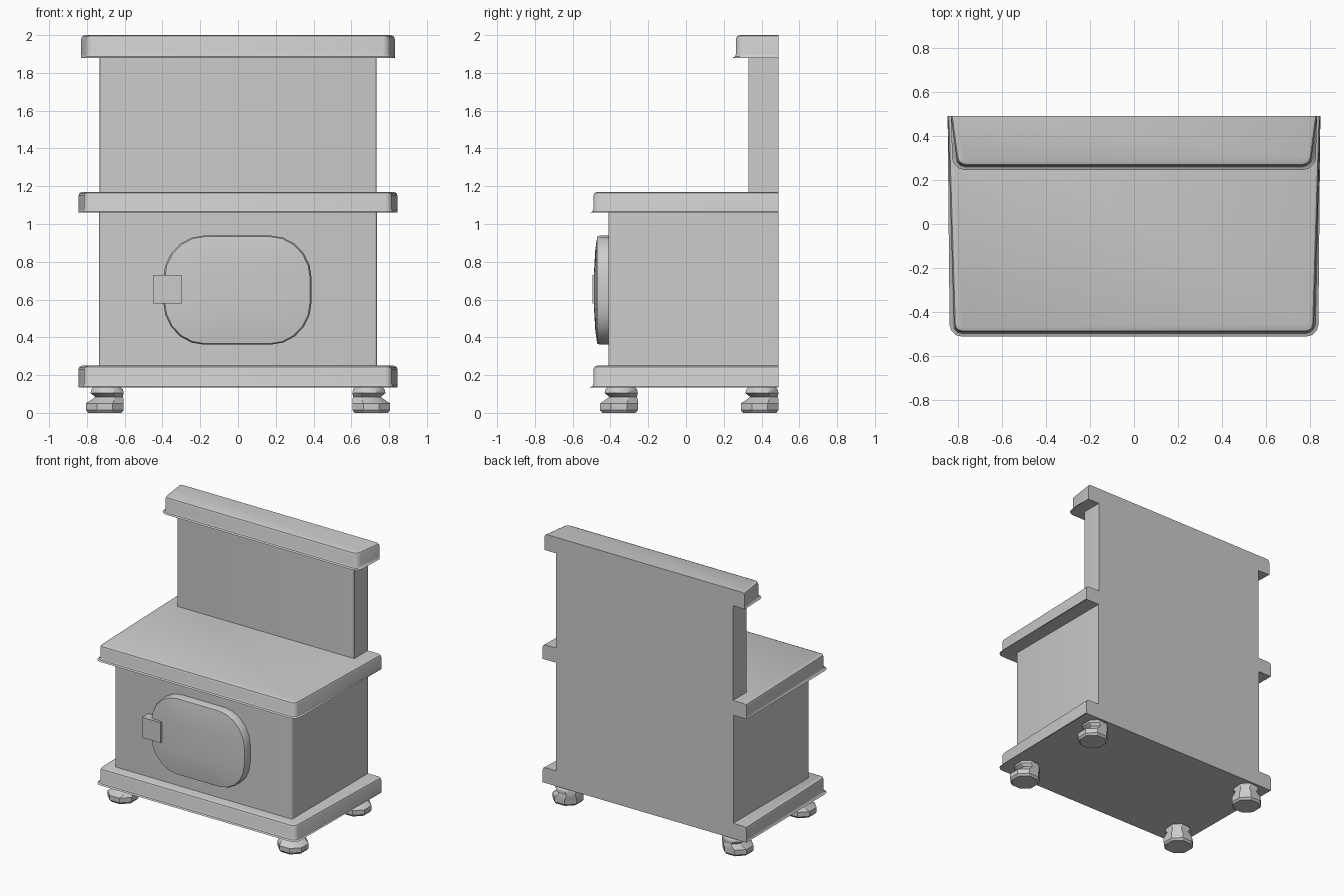
import bpy, bmesh, math

if "Cube" in bpy.data.objects:
    bpy.data.objects.remove(bpy.data.objects["Cube"])

BACK = 0.49


def finish(bm, name):
    bmesh.ops.recalc_face_normals(bm, faces=bm.faces[:])
    mesh = bpy.data.meshes.new(name)
    bm.to_mesh(mesh)
    bm.free()
    ob = bpy.data.objects.new(name, mesh)
    bpy.context.collection.objects.link(ob)
    bpy.ops.object.select_all(action='DESELECT')
    ob.select_set(True)
    bpy.context.view_layer.objects.active = ob
    bpy.ops.object.shade_smooth_by_angle(angle=math.radians(32))
    return ob


def loft(rings, name):
    """Skin a list of equal-length closed rings and cap both ends."""
    bm = bmesh.new()
    rows = [[bm.verts.new(p) for p in ring] for ring in rings]
    n = len(rows[0])
    for a, b in zip(rows, rows[1:]):
        for i in range(n):
            bm.faces.new((a[i], a[(i + 1) % n], b[(i + 1) % n], b[i]))
    bm.faces.new(rows[0])
    bm.faces.new(rows[-1])
    return finish(bm, name)


def block(name, x_back, x_front, y_front, z0, z1, corner, edge=0):
    """Block flush with the back plane; front corners and rims rounded."""
    plan = [(-x_front, y_front), (x_front, y_front), (x_back, BACK), (-x_back, BACK)]
    bm = bmesh.new()
    low, high = [[bm.verts.new((x, y, z)) for x, y in plan] for z in (z0, z1)]
    bm.faces.new(low)
    bm.faces.new(high)
    for i in range(4):
        j = (i + 1) % 4
        bm.faces.new((low[i], low[j], high[j], high[i]))

    def at_back(v):
        return v.co.y > BACK - 1e-4

    upright = [e for e in bm.edges if abs(e.verts[0].co.z - e.verts[1].co.z) > 0.01
               and not at_back(e.verts[0])]
    bmesh.ops.bevel(bm, geom=upright, offset=corner, segments=3, profile=0.5, affect='EDGES')
    if edge:
        rims = [e for e in bm.edges if abs(e.verts[0].co.z - e.verts[1].co.z) < 0.001
                and not all(at_back(v) for v in e.verts)]
        bmesh.ops.bevel(bm, geom=rims, offset=edge, segments=2, profile=0.5, affect='EDGES')
    return finish(bm, name)


# Stacked carcass: three overhanging slabs, firebox and back panel
block("base_slab", 0.845, 0.815, -0.49, 0.135, 0.25, 0.035, 0.02)
block("firebox", 0.735, 0.735, -0.41, 0.25, 1.06, 0.012)
block("cooktop_slab", 0.845, 0.815, -0.49, 1.06, 1.17, 0.035, 0.02)
block("back_panel", 0.733, 0.733, 0.33, 1.17, 1.88, 0.004)
block("shelf_slab", 0.83, 0.80, 0.265, 1.88, 2.0, 0.035, 0.02)


# Oven door: rounded outline with a slightly domed front
def door_ring(scale, y):
    pts = []
    for k in range(4):
        for s in range(6):
            a = math.radians(90 * k + 18 * s)
            sx = 1 if k in (0, 3) else -1
            sz = 1 if k < 2 else -1
            x = sx * 0.175 + 0.218 * math.cos(a)
            z = sz * 0.06 + 0.229 * math.sin(a)
            pts.append((x * scale - 0.003, y, 0.65 + z * scale))
    return pts


loft([door_ring(s, y) for s, y in
      ((1, -0.40), (1, -0.455), (0.98, -0.47), (0.75, -0.48), (0.4, -0.486))], "oven_door")

# Door latch
bm = bmesh.new()
bmesh.ops.create_cube(bm, size=1)
for v in bm.verts:
    v.co = (v.co.x * 0.154 - 0.373, v.co.y * 0.075 - 0.4575, v.co.z * 0.152 + 0.654)
finish(bm, "door_latch")

# Feet: chunky toe, pinched ankle and top collar, toes splayed out and forward
# each level: height, half width, shift along toe direction
LEVELS = ((0, 0.088, 0.0), (0.015, 0.1, 0.0), (0.05, 0.1, 0.0), (0.07, 0.085, -0.015),
          (0.085, 0.073, -0.022), (0.105, 0.088, -0.012), (0.125, 0.083, -0.012),
          (0.14, 0.068, -0.012))
for side, sx in (("left", -1), ("right", 1)):
    for place, cy in (("front", -0.355), ("back", 0.39)):
        rings = []
        for z, r, d in LEVELS:
            ring = []
            for i in range(8):
                a = math.radians(45 * i + 22.5)
                k = r / math.cos(math.radians(22.5))
                ring.append((sx * (0.705 + d + k * math.cos(a)), cy - d + k * math.sin(a), z))
            rings.append(ring)
        loft(rings, f"{place}_{side}_foot")
